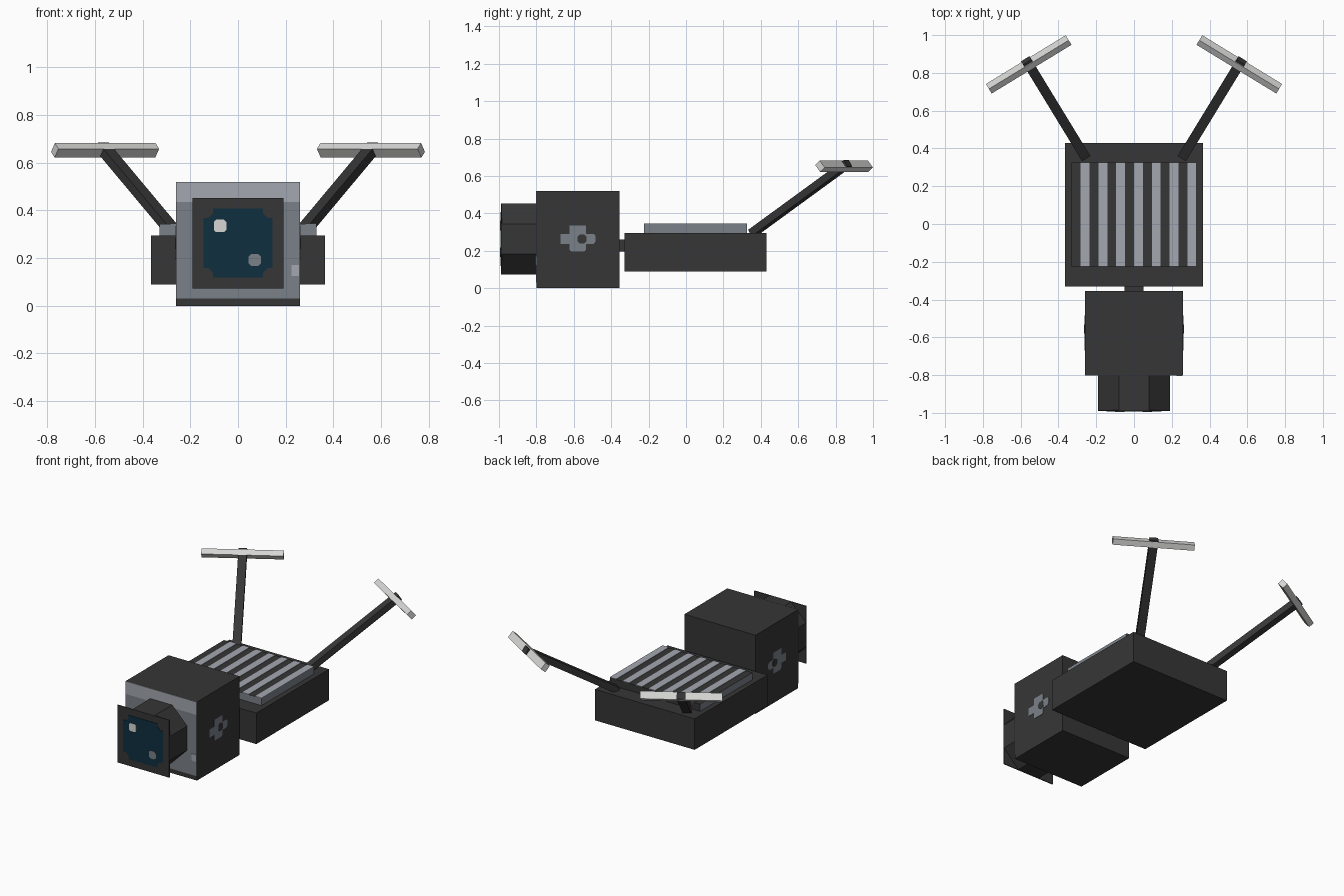
import bpy, bmesh, math
from mathutils import Vector, Matrix

cube = bpy.data.objects.get("Cube")
if cube:
    bpy.data.objects.remove(cube, do_unlink=True)


def material(name, rgb):
    lin = [(c / 255 / 12.92) if c < 11 else ((c / 255 + 0.055) / 1.055) ** 2.4 for c in rgb]
    m = bpy.data.materials.new(name)
    m.use_nodes = True
    m.diffuse_color = (*lin, 1)
    m.node_tree.nodes["Principled BSDF"].inputs["Base Color"].default_value = (*lin, 1)
    return m


DARK = material("charcoal", (54, 54, 54))
GREY = material("steel_grey", (122, 129, 137))
PALE = material("pale_grey", (163, 168, 176))
BLUE = material("deep_blue", (14, 47, 62))
WHITE = material("off_white", (214, 215, 213))


def finish(name, bm, mats):
    bmesh.ops.recalc_face_normals(bm, faces=bm.faces[:])
    me = bpy.data.meshes.new(name)
    bm.to_mesh(me)
    bm.free()
    for m in mats:
        me.materials.append(m)
    ob = bpy.data.objects.new(name, me)
    bpy.context.collection.objects.link(ob)
    return ob


def oriented_box(name, matrix, size, mats, rule=None):
    bm = bmesh.new()
    bmesh.ops.create_cube(bm, size=1, matrix=matrix @ Matrix.Diagonal((*size, 1)))
    bmesh.ops.recalc_face_normals(bm, faces=bm.faces[:])
    bm.normal_update()
    if rule:
        for f in bm.faces:
            f.material_index = rule(f.normal)
    return finish(name, bm, mats)


def box(name, lo, hi, mats, rule=None):
    lo, hi = Vector(lo), Vector(hi)
    return oriented_box(name, Matrix.Translation((lo + hi) / 2), hi - lo, mats, rule)


def prism(name, pts, start, end, mat, axis="y"):
    """Extrude a flat outline: (x, z) along y, or (y, z) along x."""
    def place(p, d):
        return (p[0], d, p[1]) if axis == "y" else (d, p[0], p[1])
    bm = bmesh.new()
    a = [bm.verts.new(place(p, start)) for p in pts]
    b = [bm.verts.new(place(p, end)) for p in pts]
    bm.faces.new(a)
    bm.faces.new(b)
    n = len(pts)
    for i in range(n):
        bm.faces.new((a[i], a[(i + 1) % n], b[(i + 1) % n], b[i]))
    return finish(name, bm, [mat])


def octagon(cx, cz, r, flat):
    return [(cx + x, cz + z) for x, z in (
        (flat, r), (r, flat), (r, -flat), (flat, -r),
        (-flat, -r), (-r, -flat), (-r, flat), (-flat, r))]


def rect(x0, z0, x1, z1):
    return [(x0, z0), (x1, z0), (x1, z1), (x0, z1)]


# Head block with its painted front
box("head", (-0.26, -0.80, 0), (0.26, -0.355, 0.52), [DARK])
prism("head_front_panel", rect(-0.26, 0.03, 0.26, 0.435), -0.803, -0.799, GREY)
prism("head_front_band", rect(-0.26, 0.435, 0.26, 0.52), -0.803, -0.799, PALE)
prism("head_front_chip", rect(0.225, 0.125, 0.255, 0.17), -0.805, -0.803, PALE)

# Lens: octagonal barrel, square front plate, stepped glass and glints
CZ = 0.263
prism("lens_barrel", octagon(0, CZ, 0.19, 0.08), -0.985, -0.80, DARK)
prism("lens_plate", rect(-0.19, CZ - 0.19, 0.19, CZ + 0.19), -0.99, -0.984, DARK)
corner = [(0.105, 0.145), (0.105, 0.125), (0.125, 0.105), (0.145, 0.105)]
glass = []
for sx, sz in ((1, 1), (1, -1), (-1, -1), (-1, 1)):
    step = corner if sx * sz > 0 else corner[::-1]
    glass += [(sx * x, CZ + sz * z) for x, z in step]
prism("lens_glass", glass, -0.993, -0.989, BLUE)
prism("lens_glint_upper", octagon(-0.075, 0.335, 0.026, 0.017), -0.995, -0.992, WHITE)
prism("lens_glint_lower", octagon(0.07, 0.192, 0.026, 0.014), -0.995, -0.992, GREY)

# Cross-shaped mark on both sides of the head
cross = [(-0.67, 0.235), (-0.622, 0.235), (-0.622, 0.205), (-0.612, 0.195),
         (-0.545, 0.195), (-0.535, 0.205), (-0.535, 0.235), (-0.495, 0.235),
         (-0.485, 0.247), (-0.485, 0.280), (-0.495, 0.29), (-0.535, 0.29),
         (-0.535, 0.335), (-0.622, 0.335), (-0.622, 0.29), (-0.67, 0.29)]
for side, s in (("left", 1), ("right", -1)):
    prism("head_mark_" + side, cross, s * 0.259, s * 0.262, GREY, "x")
    prism("head_mark_hole_" + side, octagon(-0.555, 0.263, 0.024, 0.012),
          s * 0.2615, s * 0.2635, DARK, "x")

# Neck and body
box("neck", (-0.05, -0.36, 0.195), (0.05, -0.32, 0.26), [DARK])
box("body", (-0.365, -0.33, 0.09), (0.365, 0.43, 0.295), [DARK])

# Raised back panel with grey edges and alternating stripes
box("back_panel", (-0.33, -0.225, 0.29), (0.33, 0.325, 0.342), [DARK, GREY],
    lambda n: 0 if n.z > 0.5 or n.y > 0.5 else 1)
w = 0.66 / 14
for i in range(1, 14, 2):
    x = -0.33 + i * w
    box("back_stripe_%d" % (i // 2 + 1), (x, -0.225, 0.341), (x + w, 0.325, 0.345), [PALE])

# Rear arms, each carrying a tilted crossbar
for side, s in (("left", 1), ("right", -1)):
    foot, tip = Vector((s * 0.258, 0.355, 0.295)), Vector((s * 0.57, 0.866, 0.668))
    along = (tip - foot).normalized()
    across = Vector((along.y, -along.x, 0)).normalized()
    up = across.cross(along)
    frame = Matrix((across, along, up)).transposed().to_4x4()
    oriented_box("arm_" + side, Matrix.Translation((foot + tip) / 2) @ frame,
                 (0.052, (tip - foot).length, 0.04), [DARK])
    bar = Matrix.Translation((s * 0.5575, 0.845, 0.652)) @ frame @ Matrix.Rotation(math.radians(8), 4, "X")
    oriented_box("crossbar_" + side, bar, (0.495, 0.037, 0.048), [WHITE])
